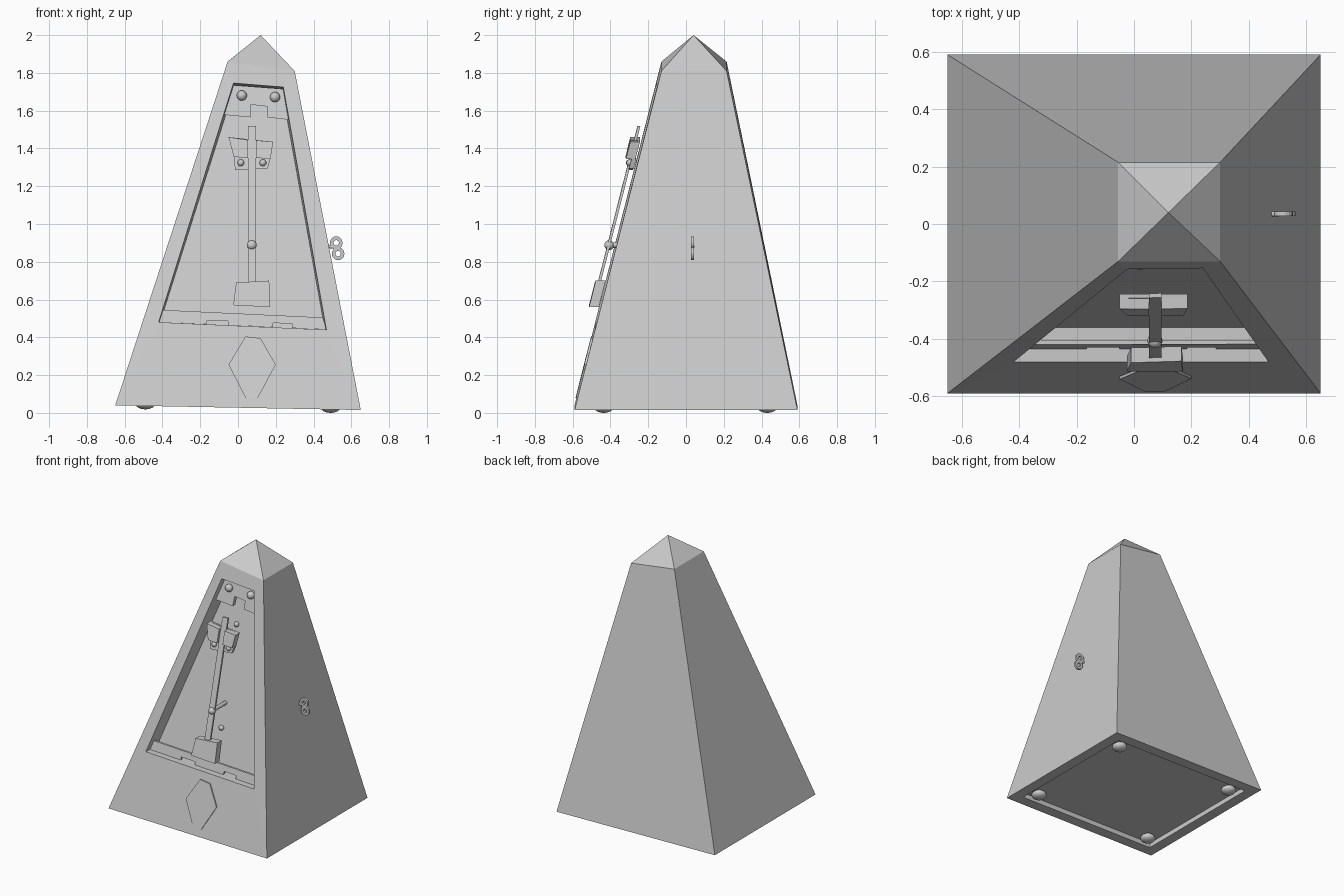
import bpy, bmesh, math
from mathutils import Vector, Matrix

cube = bpy.data.objects.get("Cube")
if cube:
    bpy.data.objects.remove(cube, do_unlink=True)

grey = bpy.data.materials.new("plain grey")
grey.use_nodes = True
COLOUR = (0.6, 0.6, 0.6, 1)
grey.diffuse_color = COLOUR
grey.node_tree.nodes["Principled BSDF"].inputs["Base Color"].default_value = COLOUR


def finish(name, bm, smooth=False):
    """Turn a bmesh into a named grey object."""
    bmesh.ops.recalc_face_normals(bm, faces=bm.faces)
    for f in bm.faces:
        f.smooth = smooth
    me = bpy.data.meshes.new(name)
    bm.to_mesh(me)
    bm.free()
    me.materials.append(grey)
    ob = bpy.data.objects.new(name, me)
    bpy.context.collection.objects.link(ob)
    return ob


def base_z(x):
    """Height of the slightly skewed base."""
    return 0.0275 - 0.019 * x


def face_y(x, z):
    """Depth of the sloping front at a point seen from the front."""
    return -0.59 + 0.46 * (z - base_z(x)) / (1.825 - 0.122 * x)


def on_front(x, z, off=0.0):
    return Vector((x, face_y(x, z) + off, z))


def slab(name, pts, near, far):
    """Outline drawn on the front slope, extruded between two depths."""
    bm = bmesh.new()
    a = [bm.verts.new(on_front(x, z, near)) for x, z in pts]
    b = [bm.verts.new(on_front(x, z, far)) for x, z in pts]
    bm.faces.new(a)
    bm.faces.new(b[::-1])
    n = len(pts)
    for i in range(n):
        j = (i + 1) % n
        bm.faces.new((a[i], b[i], b[j], a[j]))
    return finish(name, bm)


def ball(name, centre, r, squash=1.0):
    bm = bmesh.new()
    bmesh.ops.create_uvsphere(bm, u_segments=20, v_segments=12, radius=r)
    bmesh.ops.scale(bm, vec=(1, 1, squash), verts=bm.verts)
    bmesh.ops.translate(bm, vec=centre, verts=bm.verts)
    return finish(name, bm, True)


def pin(name, p, q, r):
    """Cylinder between two points."""
    p, q = Vector(p), Vector(q)
    bm = bmesh.new()
    m = Matrix.Translation((p + q) / 2) @ (q - p).to_track_quat('Z', 'Y').to_matrix().to_4x4()
    bmesh.ops.create_cone(bm, cap_ends=True, segments=16, radius1=r, radius2=r,
                          depth=(q - p).length, matrix=m)
    return finish(name, bm)


# Case: tapered shell, pointed cap, recessed front and recessed underside
bm = bmesh.new()


def ring(points):
    return [bm.verts.new(p) for p in points]


def bridge(a, b):
    for i in range(4):
        j = (i + 1) % 4
        bm.faces.new((a[i], a[j], b[j], b[i]))


def base_ring(hx, hy, lift):
    return ring([(x, y, base_z(x) + lift)
                 for x, y in ((-hx, -hy), (hx, -hy), (hx, hy), (-hx, hy))])


base = base_ring(0.65, 0.59, 0)
shoulder = ring([(-0.055, -0.13, 1.86), (0.30, -0.13, 1.81),
                 (0.30, 0.215, 1.81), (-0.055, 0.215, 1.86)])
apex = bm.verts.new((0.12, 0.04, 2.0))
for i in range(4):
    j = (i + 1) % 4
    bm.faces.new((shoulder[i], shoulder[j], apex))
    if i:
        bm.faces.new((base[i], base[j], shoulder[j], shoulder[i]))

# Front opening: frame, walls and back panel
opening = [(-0.42, 0.48), (0.468, 0.44), (0.24, 1.725), (-0.024, 1.746)]
back = [(-0.412, 0.48), (0.46, 0.44), (0.233, 1.707), (-0.017, 1.728)]
front_outer = [base[0], base[1], shoulder[1], shoulder[0]]
front_inner = ring([on_front(x, z) for x, z in opening])
front_back = ring([on_front(x, z, 0.12) for x, z in back])
bridge(front_outer, front_inner)
bridge(front_inner, front_back)
bm.faces.new(front_back)

# Underside: rim and raised panel
rim = base_ring(0.57, 0.51, 0)
panel = base_ring(0.57, 0.51, 0.035)
bridge(base, rim)
bridge(rim, panel)
bm.faces.new(panel)
finish("case", bm)

# Feet
for sx, side in ((-1, "right"), (1, "left")):
    for y, end in ((-0.435, "front"), (0.43, "back")):
        x = 0.49 * sx
        ball(f"{end}_{side}_foot", (x, y, base_z(x) + 0.012), 0.052, 0.58)

# Badge plate on the lower front
slab("badge_plate", [(0.04, 0.405), (0.12, 0.395), (0.20, 0.255),
                     (0.105, 0.08), (0.04, 0.08), (-0.05, 0.255)], -0.008, 0.01)

# Upper bracket with a notch for the rod, and its two round studs
slab("upper_bracket", [(-0.023, 1.735), (0.238, 1.715), (0.267, 1.552), (0.155, 1.565),
                       (0.155, 1.622), (0.07, 1.632), (0.065, 1.565), (-0.075, 1.578)],
     0.045, 0.075)
for x, z, side in ((0.02, 1.68, "right"), (0.196, 1.672, "left")):
    ball(f"{side}_bracket_stud", on_front(x, z, 0.04), 0.027)

# Sill across the bottom of the opening, with two slots
slab("sill", [(-0.40, 0.545), (0.45, 0.505), (0.467, 0.441), (0.285, 0.449), (0.285, 0.472),
              (0.185, 0.476), (0.185, 0.454), (-0.05, 0.464), (-0.05, 0.485), (-0.165, 0.49),
              (-0.165, 0.469), (-0.419, 0.48)], 0.045, 0.06)

# Pendulum: rod, bob and pivot
slab("pendulum_rod", [(0.052, 0.62), (0.096, 0.62), (0.096, 1.52), (0.052, 1.52)],
     -0.045, -0.03)
slab("pendulum_bob", [(-0.025, 0.57), (0.17, 0.56), (0.165, 0.70), (-0.01, 0.69)],
     -0.06, -0.008)
ball("pivot_knob", on_front(0.073, 0.888, -0.035), 0.026)
pin("pivot_pin", on_front(0.073, 0.888, -0.03), on_front(0.073, 0.888, 0.122), 0.014)
for z, place in ((0.72, "lower"), (1.42, "upper")):
    ball(f"{place}_back_stud", on_front(0.073, z, 0.115), 0.018)

# Sliding weight: two wings, a backing plate and a clamp plate with screws
slab("right_weight_wing", [(-0.05, 1.46), (0.052, 1.445), (0.052, 1.35), (-0.022, 1.355)],
     -0.065, -0.025)
slab("left_weight_wing", [(0.096, 1.443), (0.186, 1.435), (0.172, 1.345), (0.096, 1.35)],
     -0.065, -0.025)
slab("weight_backing", [(-0.05, 1.46), (0.186, 1.435), (0.172, 1.345), (-0.022, 1.355)],
     -0.028, -0.014)
slab("weight_clamp", [(-0.022, 1.355), (0.172, 1.345), (0.157, 1.295), (-0.015, 1.285)],
     -0.035, -0.01)
for x, side in ((0.015, "right"), (0.132, "left")):
    ball(f"{side}_clamp_screw", on_front(x, 1.324, -0.037), 0.018)

# Winding key on the left side
pin("key_shaft", (0.45, 0.035, 0.885), (0.505, 0.035, 0.878), 0.009)
for x, z, place in ((0.52, 0.90, "upper"), (0.53, 0.843, "lower")):
    bm = bmesh.new()
    radii = [(0.033, -0.008), (0.033, 0.008), (0.014, 0.008), (0.014, -0.008)]
    loops = []
    for i in range(20):
        a = math.tau * i / 20
        loops.append([bm.verts.new((x + r * math.cos(a), 0.035 + y, z + 1.05 * r * math.sin(a)))
                      for r, y in radii])
    for i in range(20):
        bridge(loops[i - 1], loops[i])
    finish(f"{place}_key_ring", bm)
